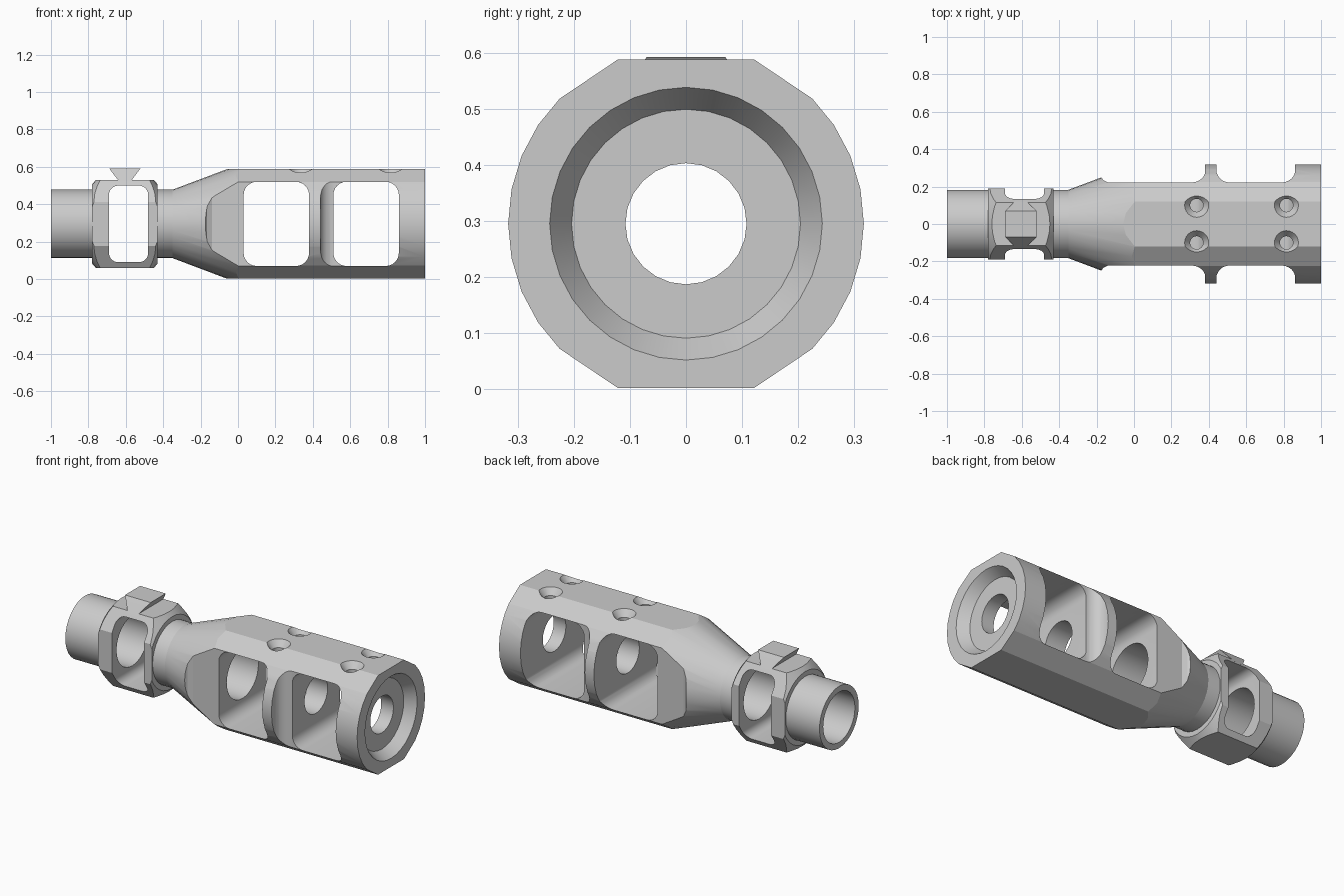
import bpy
import bmesh
from math import sin, cos, pi, radians
from mathutils import Vector

cube = bpy.data.objects.get("Cube")
if cube:
    bpy.data.objects.remove(cube, do_unlink=True)

AXIS = 0.295  # height of the bore axis


def make(name, rings):
    """Skin a list of equal-length point loops and cap both ends."""
    bm = bmesh.new()
    loops = [[bm.verts.new(p) for p in ring] for ring in rings]
    n = len(loops[0])
    for a, b in zip(loops, loops[1:]):
        for i in range(n):
            j = (i + 1) % n
            bm.faces.new((a[i], a[j], b[j], b[i]))
    bm.faces.new(loops[0])
    bm.faces.new(loops[-1])
    bmesh.ops.recalc_face_normals(bm, faces=bm.faces)
    mesh = bpy.data.meshes.new(name)
    bm.to_mesh(mesh)
    bm.free()
    ob = bpy.data.objects.new(name, mesh)
    bpy.context.collection.objects.link(ob)
    return ob


def lathe(name, profile, segs=32):
    """Revolve (x, radius) pairs around the bore axis."""
    angles = [2 * pi * i / segs for i in range(segs)]
    return make(name, [[(x, r * cos(a), AXIS + r * sin(a)) for a in angles]
                       for x, r in profile])


def prism(name, points, axis, lo, hi):
    """Extrude a 2D outline along one axis (0 = x, 1 = y, 2 = z)."""
    def place(p, d):
        q = list(p)
        q.insert(axis, d)
        return Vector(q)
    return make(name, [[place(p, d) for p in points] for d in (lo, hi)])


def rounded_rect(x0, x1, y0, y1, r, steps=6):
    pts = []
    corners = ((x1 - r, y1 - r), (x0 + r, y1 - r), (x0 + r, y0 + r), (x1 - r, y0 + r))
    for k, (cx, cy) in enumerate(corners):
        for i in range(steps + 1):
            a = pi / 2 * (k + i / steps)
            pts.append((cx + r * cos(a), cy + r * sin(a)))
    return pts


def combine(target, other, operation):
    other.hide_render = True
    mod = target.modifiers.new("combine", "BOOLEAN")
    mod.operation = operation
    mod.solver = "EXACT"
    mod.object = other
    bpy.context.view_layer.objects.active = target
    bpy.ops.object.modifier_apply(modifier=mod.name)
    bpy.data.objects.remove(other, do_unlink=True)


def cut(target, cutter):
    combine(target, cutter, "DIFFERENCE")


# Barrel: rear tube, taper and wide front, flattened above and below
barrel = lathe("brake_body", [(-1, 0.183), (-0.35, 0.183), (0.005, 0.317), (1, 0.317)])
quarter = [(0.433, 0.083), (0.121, 0.293)]
outline = (quarter + [(-y, z) for y, z in reversed(quarter)]
           + [(-y, -z) for y, z in quarter] + [(y, -z) for y, z in reversed(quarter)])
combine(barrel, prism("flats", [(y, z + AXIS) for y, z in outline], 0, -1.2, 1.2), "INTERSECT")

# Side recesses, leaving a thin flange between them
for side in (1, -1):
    first = [(-0.175, 0.6), (-0.175, 0.25), (-0.165, 0.235), (-0.14, 0.222)]
    arc = [(0.31 + 0.07 * sin(a), 0.292 - 0.07 * cos(a))
           for a in (pi / 12 * i for i in range(7))]
    first += arc + [(0.38, 0.6)]
    second = rounded_rect(0.44, 0.86, 0.222, 0.6, 0.07)
    for pts in (first, second):
        cut(barrel, prism("recess", [(x, side * y) for x, y in pts], 2, -0.2, 0.8))

# Octagonal rear block with softened ends
quarter = [(0.19, 0.118), (0.115, 0.235)]
outline = (quarter + [(-y, z) for y, z in reversed(quarter)]
           + [(-y, -z) for y, z in quarter] + [(y, -z) for y, z in reversed(quarter)])
block = prism("rear_block", [(y, z + AXIS) for y, z in outline], 0, -0.78, -0.43)
combine(block, lathe("softener", [(-0.79, 0.2), (-0.735, 0.265),
                                  (-0.475, 0.265), (-0.42, 0.2)]), "INTERSECT")
combine(barrel, block, "UNION")

# Dovetail on the rear block
dovetail = make("dovetail", [
    [(-0.605 + sx * w, sy * d, z) for sx, sy in ((1, 1), (-1, 1), (-1, -1), (1, -1))]
    for w, d, z in ((0.03, 0.125, 0.515), (0.037, 0.115, 0.53), (0.084, 0.07, 0.592))])
combine(barrel, dovetail, "UNION")

# Windows through the sides
for x0, x1, z0, z1, r in ((0.03, 0.38, 0.07, 0.52, 0.07),
                          (0.51, 0.86, 0.07, 0.52, 0.07),
                          (-0.69, -0.48, 0.09, 0.5, 0.05)):
    cut(barrel, prism("window", rounded_rect(x0, x1, z0, z1, r), 1, -0.6, 0.6))

# Bore: wide at the rear, narrow in front, with a tapered mouth
cut(barrel, lathe("rear_bore", [(-1.1, 0.148), (0.2, 0.148)]))
cut(barrel, lathe("front_bore", [(0.1, 0.108), (1.1, 0.108)], 24))
cut(barrel, lathe("mouth", [(0.94, 0.204), (1, 0.243), (1.02, 0.256)]))

# Countersunk holes in the top
for x in (0.335, 0.815):
    for y in (-0.1, 0.1):
        rings = [[(x + r * cos(a), y + r * sin(a), z)
                  for a in (2 * pi * i / 24 for i in range(24))]
                 for z, r in ((0.46, 0.035), (0.55, 0.035), (0.59, 0.066), (0.62, 0.089))]
        cut(barrel, make("top_hole", rings))

# Smooth the round parts, keep the edges sharp
bpy.ops.object.select_all(action="DESELECT")
barrel.select_set(True)
bpy.context.view_layer.objects.active = barrel
bpy.ops.object.shade_smooth_by_angle(angle=radians(16))
